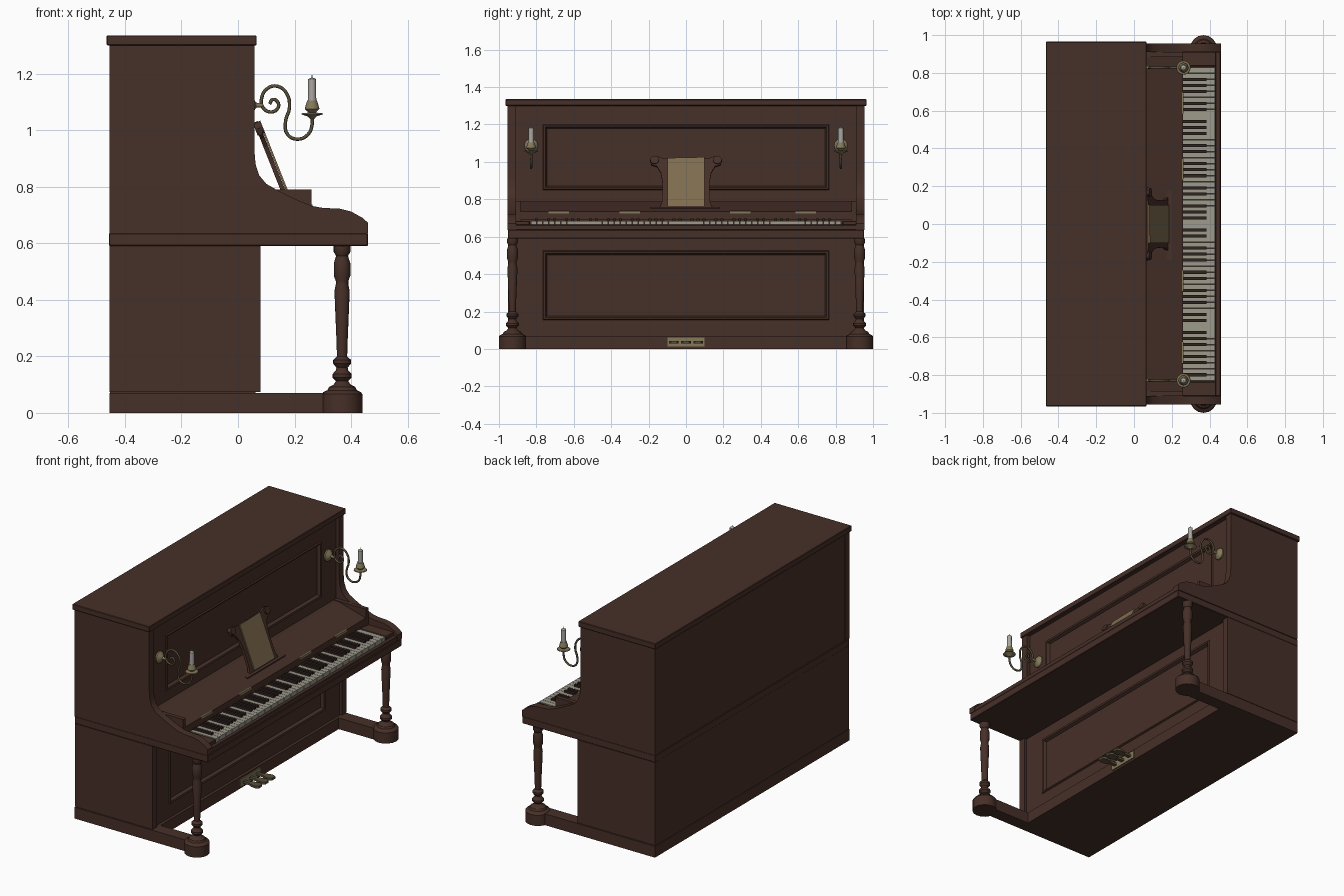
import bpy, bmesh, math
from mathutils import Matrix, Vector

cube = bpy.data.objects.get("Cube")
if cube:
    bpy.data.objects.remove(cube, do_unlink=True)


def material(name, r, g, b):
    m = bpy.data.materials.new(name)
    m.use_nodes = True
    m.diffuse_color = (r, g, b, 1)
    m.node_tree.nodes["Principled BSDF"].inputs["Base Color"].default_value = (r, g, b, 1)
    return m


WOOD = material("brown wood", 0.062, 0.029, 0.021)
IVORY = material("ivory", 0.34, 0.32, 0.26)
EBONY = material("dark key", 0.028, 0.016, 0.013)
BRASS = material("pale brass", 0.23, 0.19, 0.10)
BRONZE = material("aged bronze", 0.10, 0.08, 0.045)
PAPER = material("old paper", 0.21, 0.15, 0.075)
WAX = material("candle wax", 0.40, 0.39, 0.36)


def finish(bm, name, mat, smooth=False):
    bmesh.ops.recalc_face_normals(bm, faces=bm.faces[:])
    me = bpy.data.meshes.new(name)
    bm.to_mesh(me)
    bm.free()
    me.materials.append(mat)
    ob = bpy.data.objects.new(name, me)
    bpy.context.collection.objects.link(ob)
    if smooth:
        bpy.ops.object.select_all(action='DESELECT')
        ob.select_set(True)
        bpy.context.view_layer.objects.active = ob
        bpy.ops.object.shade_smooth_by_angle(angle=math.radians(35))
    return ob


def add_box(bm, x, y, z):
    size = Matrix.Diagonal((x[1] - x[0], y[1] - y[0], z[1] - z[0], 1))
    mid = Vector((sum(x) / 2, sum(y) / 2, sum(z) / 2))
    bmesh.ops.create_cube(bm, size=1, matrix=Matrix.Translation(mid) @ size)


def box(name, x, y, z, mat=WOOD, bevel=0):
    bm = bmesh.new()
    add_box(bm, x, y, z)
    if bevel:
        bmesh.ops.bevel(bm, geom=bm.edges[:], offset=bevel, segments=1, affect='EDGES')
    return finish(bm, name, mat)


def prism(name, pts, d0, d1, place, mat=WOOD, smooth=False):
    """Extrude a 2D outline between two depths; place maps (a, b, depth) to space."""
    bm = bmesh.new()
    rows = [[bm.verts.new(place(a, b, d)) for a, b in pts] for d in (d0, d1)]
    for row in rows:
        bm.faces.new(row)
    for i in range(len(pts)):
        j = (i + 1) % len(pts)
        bm.faces.new((rows[0][i], rows[0][j], rows[1][j], rows[1][i]))
    return finish(bm, name, mat, smooth)


def lathe(name, profile, origin, mat=WOOD, axis='Z', n=16):
    """Turn a (radius, height) profile around an axis."""
    bm = bmesh.new()
    rings = []
    for r, h in profile:
        ring = []
        for k in range(n):
            a = math.tau * k / n
            p = Vector((r * math.cos(a), r * math.sin(a), h))
            if axis == 'X':
                p = Vector((p.z, p.x, p.y))
            ring.append(bm.verts.new(p + Vector(origin)))
        rings.append(ring)
    for lo, hi in zip(rings, rings[1:]):
        for k in range(n):
            m = (k + 1) % n
            bm.faces.new((lo[k], lo[m], hi[m], hi[k]))
    bm.faces.new(rings[0])
    bm.faces.new(rings[-1])
    return finish(bm, name, mat, True)


def framed_panel(name, rects):
    """Nested rectangles (half width, bottom, top, x) joined into a moulded panel."""
    bm = bmesh.new()
    loops = [[bm.verts.new((x, s * w, z)) for s, z in ((-1, lo), (1, lo), (1, hi), (-1, hi))]
             for w, lo, hi, x in rects]
    for a, b in zip(loops, loops[1:]):
        for i in range(4):
            j = (i + 1) % 4
            bm.faces.new((a[i], a[j], b[j], b[i]))
    bm.faces.new(loops[-1])
    return finish(bm, name, WOOD)


def moulded(name, z0, z1, p0, p1, x):
    rects = [(0.912, z0, z1, x - 0.03), (0.912, z0, z1, x), (0.765, p0, p1, x)]
    for inset, dx in ((0.004, 0.007), (0.014, 0.004), (0.022, -0.014)):
        rects.append((0.765 - inset, p0 + inset, p1 - inset, x + dx))
    return framed_panel(name, rects)


def side_plane(a, b, d):
    return (a, d, b)


# Case
BACK = -0.455
box("lid", (-0.465, 0.066), (-0.965, 0.965), (1.30, 1.335), bevel=0.003)
box("upper_case", (BACK + 0.002, 0.02), (-0.912, 0.912), (0.635, 1.30))
box("key_bed", (BACK - 0.002, 0.46), (-0.953, 0.953), (0.59, 0.635), bevel=0.003)
box("lower_case", (BACK + 0.002, 0.045), (-0.912, 0.912), (0.07, 0.59))
box("plinth", (BACK, 0.08), (-0.955, 0.955), (0, 0.07))
moulded("upper_front_panel", 0.70, 1.30, 0.85, 1.20, 0.036)
moulded("lower_front_panel", 0.07, 0.59, 0.155, 0.525, 0.062)

# Curved side cheeks
cheek = [(BACK, 0.635), (0.46, 0.635), (0.46, 0.672), (0.44, 0.69), (0.40, 0.712),
         (0.36, 0.722), (0.30, 0.725), (0.26, 0.732), (0.20, 0.757), (0.14, 0.787),
         (0.10, 0.81), (0.075, 0.84), (0.062, 0.88), (0.058, 0.93), (0.058, 1.30), (BACK, 1.30)]
leg = [(0.072, 0), (0.072, 0.066), (0.066, 0.074), (0.052, 0.08), (0.046, 0.092), (0.030, 0.10),
       (0.022, 0.112), (0.034, 0.125), (0.034, 0.137), (0.022, 0.15), (0.020, 0.16),
       (0.032, 0.175), (0.032, 0.187), (0.018, 0.20), (0.020, 0.26), (0.027, 0.43),
       (0.022, 0.455), (0.022, 0.465), (0.029, 0.485), (0.029, 0.53), (0.021, 0.555),
       (0.030, 0.57), (0.030, 0.59)]
for side, s in (("right", -1), ("left", 1)):
    def span(a, b):
        return tuple(sorted((s * a, s * b)))
    prism(side + "_cheek", cheek, *span(0.91, 0.955), side_plane, smooth=True)
    box(side + "_lower_side", (BACK, 0.08), span(0.908, 0.953), (0.074, 0.59))
    box(side + "_base_arm", (0.07, 0.37), span(0.875, 0.955), (0, 0.07))
    box(side + "_key_block", (0.25, 0.435), span(0.835, 0.912), (0.635, 0.685), bevel=0.004)
    box(side + "_cover_end", (0.04, 0.26), span(0.885, 0.911), (0.685, 0.79))
    lathe(side + "_leg", leg, (0.368, s * 0.928, 0))

# Key cover, slip and hinge plates
prism("key_cover", [(0.02, 0.787), (0.07, 0.787), (0.26, 0.735), (0.26, 0.69), (0.02, 0.69)],
      -0.89, 0.89, side_plane)
box("key_slip", (0.432, 0.457), (-0.912, 0.912), (0.635, 0.664), bevel=0.003)
for i, y in enumerate((-0.68, -0.30, 0.29, 0.64)):
    box(f"cover_hinge_{i + 1}", (0.255, 0.263), (y - 0.055, y + 0.055), (0.724, 0.737), BRASS)

# Keyboard
COUNT, HALF = 52, 0.83
pitch = 2 * HALF / COUNT
white, black = bmesh.new(), bmesh.new()
for i in range(COUNT):
    y = -HALF + i * pitch
    add_box(white, (0.25, 0.43), (y + 0.001, y + pitch - 0.001), (0.64, 0.685))
    if i % 7 in (0, 2, 3, 5, 6) and i < COUNT - 1:
        add_box(black, (0.25, 0.385), (y + pitch - 0.008, y + pitch + 0.008), (0.68, 0.697))
finish(white, "white_keys", IVORY)
finish(black, "black_keys", EBONY)

# Music stand, leaning back against the case
tilt = Vector((-0.105, 0, 0.265)).normalized()
out = Vector((tilt.z, 0, -tilt.x))


def stand_plane(a, b, d):
    return Vector((0.172, a, 0.755)) + tilt * b + out * d


half = [(0.14, 0), (0.128, 0.03), (0.125, 0.14), (0.135, 0.20), (0.155, 0.235),
        (0.185, 0.245), (0.192, 0.27), (0.18, 0.292), (0.155, 0.295), (0.12, 0.28)]
prism("music_stand", half + [(-y, v) for y, v in reversed(half)], -0.008, 0.008, stand_plane)
for side, s in (("right", -1), ("left", 1)):
    disc = [(s * 0.168 + 0.023 * math.cos(k * math.tau / 12),
             0.27 + 0.023 * math.sin(k * math.tau / 12)) for k in range(12)]
    prism(side + "_stand_scroll", disc, -0.012, 0.016, stand_plane, smooth=True)
prism("sheet_music", [(-0.10, 0.005), (0.10, 0.005), (0.10, 0.285), (-0.10, 0.28)],
      0.009, 0.016, stand_plane, PAPER)
box("stand_ledge", (0.165, 0.20), (-0.19, 0.18), (0.74, 0.758))

# Candle sconces
arm = [(0.112, 1.092), (0.122, 1.108), (0.14, 1.10), (0.142, 1.08), (0.118, 1.064),
       (0.088, 1.08), (0.084, 1.115), (0.105, 1.148), (0.14, 1.155), (0.172, 1.13),
       (0.182, 1.08), (0.168, 1.03), (0.175, 0.985), (0.21, 0.968), (0.248, 0.985),
       (0.262, 1.02), (0.262, 1.055)]
for side, s in (("right", -1), ("left", 1)):
    y = s * 0.828
    curve = bpy.data.curves.new(side + "_sconce_arm", 'CURVE')
    curve.dimensions = '3D'
    curve.bevel_depth = 0.006
    curve.bevel_resolution = 2
    curve.resolution_u = 4
    curve.use_fill_caps = True
    path = curve.splines.new('BEZIER')
    path.bezier_points.add(len(arm) - 1)
    for point, (x, z) in zip(path.bezier_points, arm):
        point.co = (x, y, z)
        point.handle_left_type = point.handle_right_type = 'AUTO'
    curve.materials.append(BRONZE)
    ob = bpy.data.objects.new(side + "_sconce_arm", curve)
    bpy.context.collection.objects.link(ob)
    bpy.ops.object.select_all(action='DESELECT')
    ob.select_set(True)
    bpy.context.view_layer.objects.active = ob
    bpy.ops.object.convert(target='MESH')
    lathe(side + "_sconce_plate", [(0.036, 0), (0.036, 0.01), (0.022, 0.022), (0.009, 0.03),
                                   (0.007, 0.055)], (0.034, y, 1.088), BRASS, 'X')
    lathe(side + "_candle_dish", [(0.008, 1.04), (0.015, 1.048), (0.038, 1.056), (0.036, 1.06),
                                  (0.012, 1.062), (0.026, 1.075), (0.022, 1.09),
                                  (0.017, 1.105)], (0.262, y, 0), BRASS)
    lathe(side + "_candle", [(0.015, 1.09), (0.014, 1.18), (0.009, 1.183), (0.002, 1.186),
                             (0.002, 1.195)], (0.262, y, 0), WAX, n=12)

# Pedals
box("pedal_plate", (0.075, 0.087), (-0.10, 0.10), (0.012, 0.06), BRASS)
toe = [(0.08, -0.01), (0.13, -0.011), (0.15, -0.022), (0.18, -0.026), (0.20, -0.016)]
outline = toe + [(x, -y) for x, y in reversed(toe)]
for i, y in enumerate((-0.065, 0, 0.065)):
    prism(f"pedal_{i + 1}", outline, 0.028, 0.042,
          lambda a, b, d, y=y: (a, b + y, d), BRONZE)
